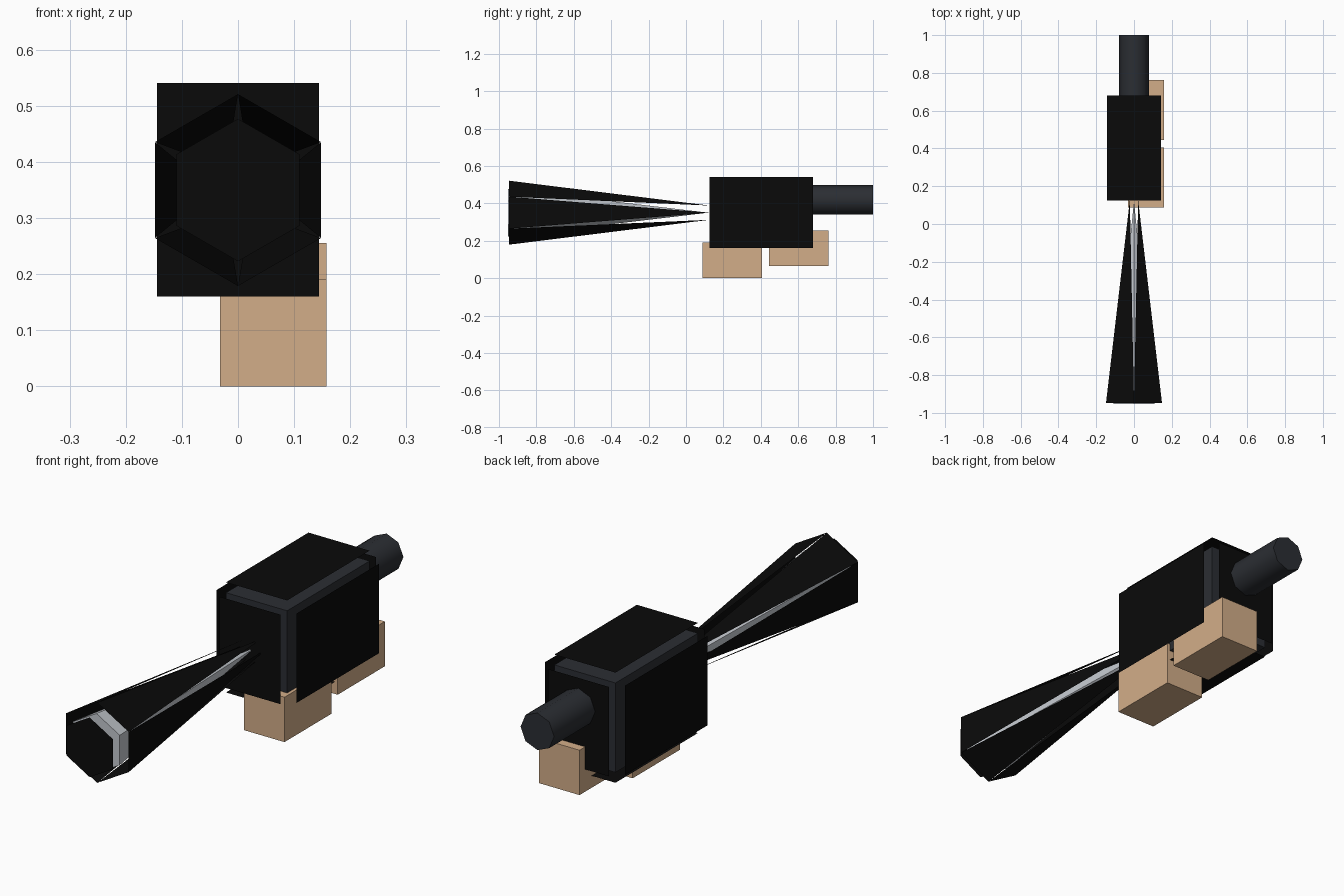
import bpy, bmesh, math
from mathutils import Vector

if "Cube" in bpy.data.objects:
    bpy.data.objects.remove(bpy.data.objects["Cube"])

D = 0.044  # gap between a solid and its black outline shell


def mat(name, c):
    m = bpy.data.materials.new(name)
    m.diffuse_color = (*c, 1)
    m.use_nodes = True
    m.node_tree.nodes["Principled BSDF"].inputs["Base Color"].default_value = m.diffuse_color
    return m


DARK = mat("dark_metal", (0.024, 0.027, 0.033))
BLACK = mat("outline_black", (0.003, 0.003, 0.003))
STEEL = mat("light_steel", (0.55, 0.58, 0.62))
SKIN = mat("skin", (0.65, 0.42, 0.25))


def make(name, verts, faces, m):
    me = bpy.data.meshes.new(name)
    me.from_pydata([tuple(v) for v in verts], [], faces)
    me.materials.append(m)
    ob = bpy.data.objects.new(name, me)
    bpy.context.collection.objects.link(ob)
    return ob


def box(name, lo, hi, m):
    bm = bmesh.new()
    bmesh.ops.create_cube(bm, size=1)
    lo, hi = Vector(lo), Vector(hi)
    for v in bm.verts:
        v.co = (lo + hi) / 2 + v.co * (hi - lo)
    ob = make(name, [], [], m)
    bm.to_mesh(ob.data)
    bm.free()
    return ob


# body block and its six loose outline plates
body = box("body", (-0.144, 0.125, 0.16), (0.144, 0.68, 0.541), DARK)
verts, faces = [], []
for p in body.data.polygons:
    faces.append(list(range(len(verts), len(verts) + 4)))
    verts += [body.data.vertices[i].co + p.normal * D for i in p.vertices]
make("body_outline", verts, faces, BLACK)

# two blocky hands
box("front_hand", (-0.032, 0.087, 0), (0.158, 0.405, 0.191), SKIN)
box("rear_hand", (-0.032, 0.445, 0.065), (0.158, 0.762, 0.256), SKIN)

# rear cylinder
bpy.ops.mesh.primitive_cylinder_add(vertices=8, radius=0.079, depth=0.45,
                                    location=(0, 0.775, 0.418),
                                    rotation=(math.pi / 2, 0, 0))
tube = bpy.context.object
tube.name = "rear_tube"
tube.data.materials.append(DARK)
bpy.ops.object.shade_smooth_by_angle(angle=math.radians(50))


def ring(r, y):
    return [Vector((r * math.sin(i * math.pi / 3), y,
                    0.35 + r * math.cos(i * math.pi / 3))) for i in range(6)]


# hexagonal cone, wide at the front
R, Y0, Y1 = 0.127, -0.953, 0.12
tip = Vector((0, Y1, 0.35))
sides = [(i, (i + 1) % 6, 6) for i in range(6)]
make("cone", ring(R, Y0) + [tip], sides + [tuple(range(5, -1, -1))], STEEL)

# cone outline: six blades joined at the rim, splitting apart towards the tip
verts = ring(R + D, Y0 + 0.006)
faces = []
for i in range(6):
    a = (i + 0.5) * math.pi / 3
    verts.append(tip + Vector((D * math.sin(a), 0.005, D * math.cos(a))))
    faces.append((i, (i + 1) % 6, 6 + i))
make("cone_outline", verts, faces, BLACK)
make("cone_front_plate", ring(R, -0.998), [tuple(range(5, -1, -1))], BLACK)
